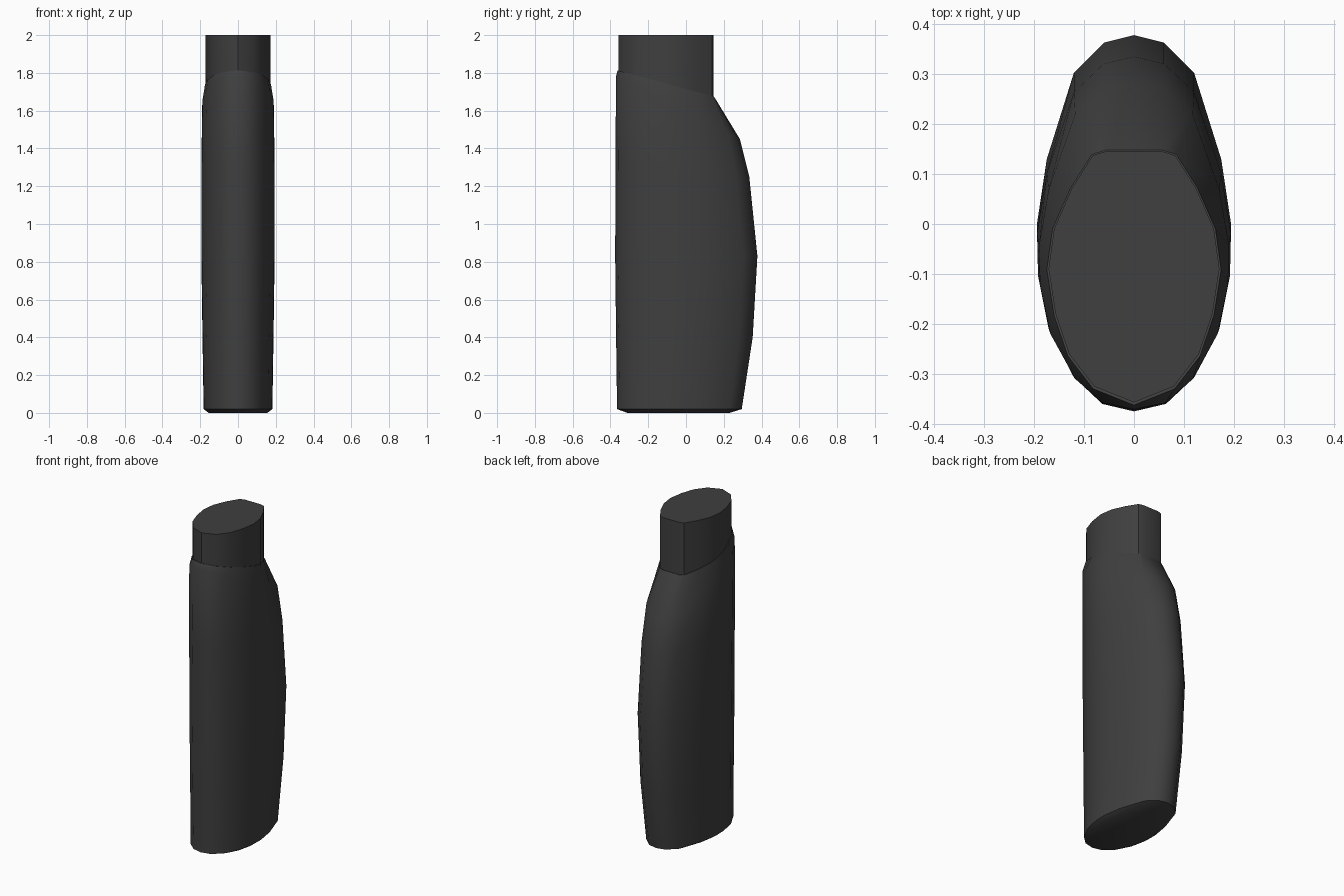
import bpy
import bmesh
import math

cube = bpy.data.objects.get("Cube")
if cube:
    bpy.data.objects.remove(cube, do_unlink=True)

plastic = bpy.data.materials.new("dark grey plastic")
plastic.use_nodes = True
COLOUR = (0.05, 0.05, 0.05, 1)
plastic.diffuse_color = COLOUR
plastic.node_tree.nodes["Principled BSDF"].inputs["Base Color"].default_value = COLOUR

# Half outlines from front to back: (half width, depth)
CAP = [(0, -.357), (.08, -.325), (.13, -.26), (.157, -.18), (.171, -.09),
       (.16, -.01), (.125, .07), (.083, .137), (.055, .146), (0, .146)]
# Body outline as fractions of its width and depth
BODY = [(0, 0), (.33, .02), (.62, .093), (.88, .23), (.99, .38),
        (1, .5), (.9, .67), (.62, .9), (.31, .98), (1e-9, 1)]


def mirrored(half):
    """Close a half outline by mirroring it across x."""
    return half + [(-x, y) for x, y in half[-2:0:-1]]


def seam(y):
    """Height of the sloping joint between body and cap."""
    return 1.715 - 0.275 * y


def body_ring(front, back, width, z_front, z_back):
    return [(x * width, front + t * (back - front), z_front + t * (z_back - z_front))
            for x, t in mirrored(BODY)]


def loft(name, rings):
    bm = bmesh.new()
    loops = [[bm.verts.new(p) for p in ring] for ring in rings]
    for low, high in zip(loops, loops[1:]):
        for i in range(len(low)):
            j = (i + 1) % len(low)
            bm.faces.new((low[i], low[j], high[j], high[i]))
    bm.faces.new(loops[0][::-1])
    bm.faces.new(loops[-1])
    bmesh.ops.recalc_face_normals(bm, faces=bm.faces)
    mesh = bpy.data.meshes.new(name)
    bm.to_mesh(mesh)
    bm.free()
    mesh.materials.append(plastic)
    obj = bpy.data.objects.new(name, mesh)
    bpy.context.collection.objects.link(obj)
    bpy.ops.object.select_all(action='DESELECT')
    obj.select_set(True)
    bpy.context.view_layer.objects.active = obj
    bpy.ops.object.shade_smooth_by_angle(angle=math.radians(38))
    return obj


# Bottle body: front, back, half width, front height, back height
rings = [body_ring(*r) for r in (
    (-.31, .23, .155, 0, 0),
    (-.365, .295, .182, .02, .02),
    (-.37, .353, .188, .4, .4),
    (-.375, .378, .194, .83, .83),
    (-.373, .335, .194, 1.32, 1.25),
    (-.371, .285, .19, 1.78, 1.45),
)]
# Shoulder ring hugging the cap along the sloping joint
rings.append([(x * 1.02, y * 1.015, seam(y)) for x, y in mirrored(CAP)])
loft("bottle_body", rings)

# Cap with a flat top and a sloping lower edge sunk into the body
outline = mirrored(CAP)
loft("bottle_cap", [[(x, y, seam(y) - .02) for x, y in outline],
                    [(x, y, 2) for x, y in outline]])
